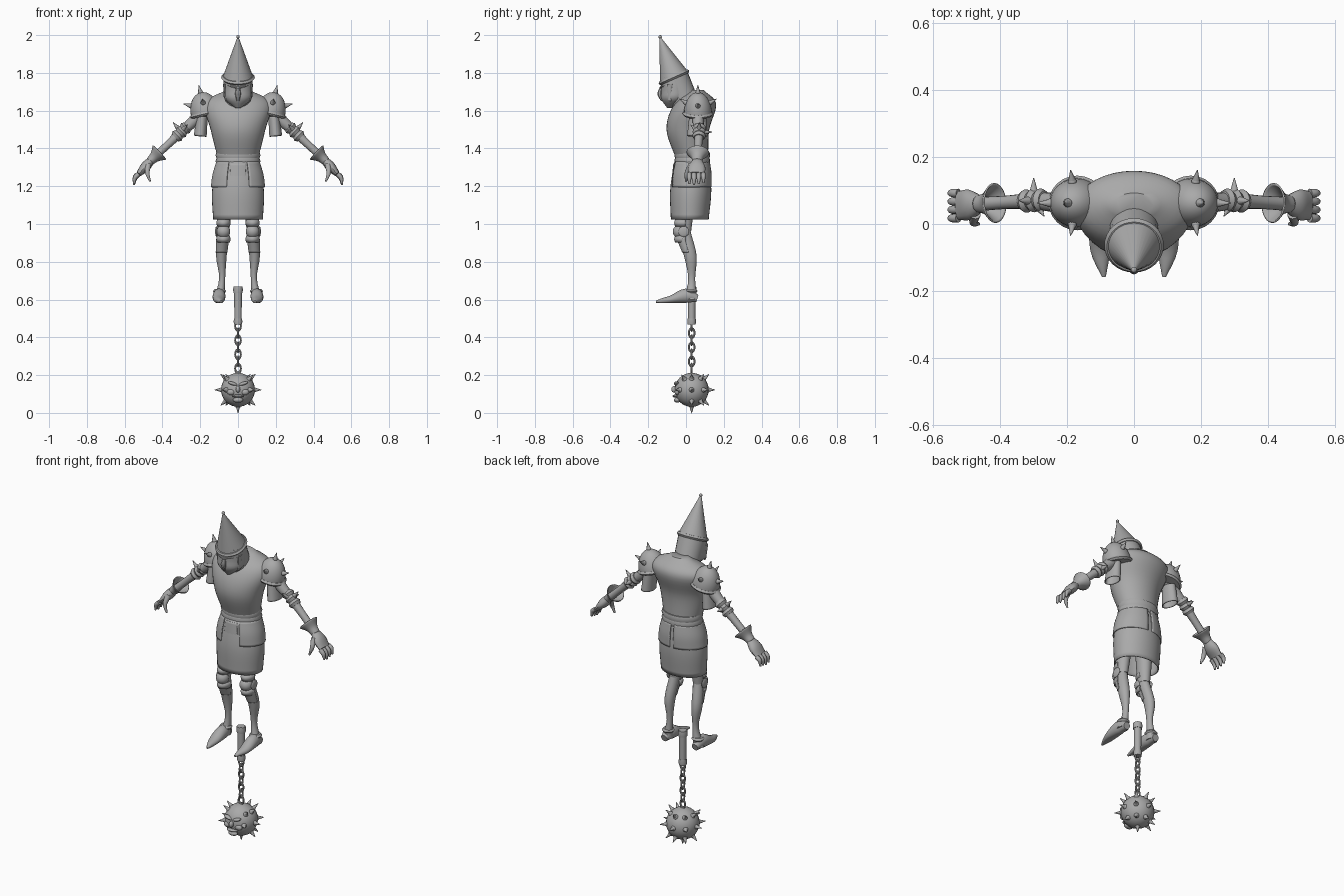
import bpy, bmesh, math
from mathutils import Vector, Matrix

if "Cube" in bpy.data.objects:
    bpy.data.objects.remove(bpy.data.objects["Cube"])

steel = bpy.data.materials.new("steel_grey")
steel.use_nodes = True
steel.diffuse_color = (0.4, 0.4, 0.4, 1)
steel.node_tree.nodes["Principled BSDF"].inputs["Base Color"].default_value = steel.diffuse_color
parts = []
X, Y, Z = Vector((1, 0, 0)), Vector((0, 1, 0)), Vector((0, 0, 1))


def finish(name, bm, mirror=False, thick=0):
    bmesh.ops.recalc_face_normals(bm, faces=bm.faces)
    mesh = bpy.data.meshes.new(name)
    bm.to_mesh(mesh)
    bm.free()
    mesh.materials.append(steel)
    ob = bpy.data.objects.new(name, mesh)
    bpy.context.collection.objects.link(ob)
    if thick:
        ob.modifiers.new("thickness", "SOLIDIFY").thickness = thick
    if mirror:
        ob.modifiers.new("mirror", "MIRROR")
    parts.append(ob)


def sample(values, t):
    """Smooth curve through evenly spaced values."""
    padded = [values[0] * 2 - values[1], *values, values[-1] * 2 - values[-2]]
    i = min(int(t * (len(values) - 1)), len(values) - 2)
    f = t * (len(values) - 1) - i
    a, b, c, d = padded[i:i + 4]
    return (b + (c - a) * (f / 2) + (a * 2 - b * 5 + c * 4 - d) * (f * f / 2)
            + (b * 3 - a - c * 3 + d) * (f ** 3 / 2))


def sweep(name, path, widths, flat=(1, 1), ref=X, axis=None, arc=None, caps=True,
          thick=0, mirror=False, floor=0, steps=12, sides=24):
    """Skin ellipses along a path; flat is the depth to width ratio."""
    bm = bmesh.new()
    path = [Vector(p) for p in path]
    points = [sample(path, i / steps) for i in range(steps + 1)]
    start, stop = arc or (0, 360)
    count = sides + 1 if arc else sides
    rings = []
    for i, point in enumerate(points):
        along = axis or (points[min(i + 1, steps)] - points[max(i - 1, 0)]).normalized()
        across = (ref - along * ref.dot(along)).normalized()
        width = sample(widths, i / steps)
        depth = along.cross(across) * width * sample(flat, i / steps)
        ring = []
        for k in range(count):
            angle = math.radians(start + (stop - start) * k / sides)
            p = point + across * width * math.cos(angle) + depth * math.sin(angle)
            p.z = max(p.z, floor)
            ring.append(bm.verts.new(p))
        rings.append(ring)
    for low, high in zip(rings, rings[1:]):
        for k in range(sides):
            j = (k + 1) % count
            bm.faces.new((low[k], low[j], high[j], high[k]))
    if caps and not arc:
        bm.faces.new(rings[0])
        bm.faces.new(rings[-1])
    finish(name, bm, mirror, thick)


def band(name, centre, radius, axis, height=.01, bulge=.008, **options):
    centre, axis = Vector(centre), Vector(axis).normalized()
    sweep(name, [centre - axis * height, centre, centre + axis * height],
          [radius, radius + bulge, radius], axis=axis, steps=2, **options)


def spike(name, base, direction, length=.04, radius=.013, mirror=False):
    bm = bmesh.new()
    direction = Vector(direction).normalized()
    turn = direction.to_track_quat("Z", "Y").to_matrix().to_4x4()
    place = Matrix.Translation(Vector(base) + direction * length / 2)
    bmesh.ops.create_cone(bm, cap_ends=True, segments=10, radius1=radius,
                          radius2=radius / 10, depth=length, matrix=place @ turn)
    finish(name, bm, mirror)


def ball(name, centre, size, mirror=False, tilt=0, half=False):
    bm = bmesh.new()
    bmesh.ops.create_uvsphere(bm, u_segments=24, v_segments=16, radius=1)
    if half:
        below = [v for v in bm.verts if v.co.z < -.01]
        bmesh.ops.delete(bm, geom=below, context="VERTS")
    turn = Matrix.Rotation(tilt, 4, "Y")
    bm.transform(Matrix.Translation(centre) @ turn @ Matrix.Diagonal((*size, 1)))
    finish(name, bm, mirror)


# Torso with a rounded back, and the belt
sweep("torso", [(0, .033, 1.34), (0, .01, 1.5), (0, .05, 1.64), (0, .06, 1.71)],
      [.105, .145, .175, .06], flat=(.8, .78, .62, .55), axis=Z, sides=36, steps=18)
for height in (1.365, 1.333):
    band("belt_band", (0, .033, height), .114, Z, height=.016, bulge=.005, flat=(.8, .8))

# Skirt, with an upper layer open at the front
sweep("skirt", [(0, .03, 1.33), (0, .02, 1.025)], [.11, .137, .132], flat=(.83, .76),
      axis=Z, sides=36, caps=False, thick=.006)
for start, stop in ((-65, 85), (95, 245)):
    sweep("hip_plate", [(0, .03, 1.33), (0, .026, 1.195)], [.115, .135, .144],
          flat=(.84, .76), axis=Z, arc=(start, stop), thick=.006)
sweep("front_plate", [(0, .03, 1.32), (0, .028, 1.2)], [.114, .136], flat=(.85, .79),
      axis=Z, arc=(250, 290), thick=.006)

# Head, face plate and pointed hat, all leaning forward
lean = Vector((0, -.4, .9)).normalized()
brim, tip = Vector((0, -.064, 1.777)), Vector((0, -.137, 1.985))
sweep("head", [brim - lean * .2, brim], [.07, .078], axis=lean)
sweep("face_plate", [(0, -.088, 1.613), (0, -.066, 1.66), (0, -.06, 1.71), brim],
      [.012, .07, .077, .077], flat=(.9, .95), axis=Z)
sweep("nose", [(0, -.125, 1.74), (0, -.136, 1.69), (0, -.125, 1.65)],
      [.005, .015, .007], axis=Z, sides=8)
sweep("brow", [(0, -.135, 1.72), (.035, -.125, 1.73), (.065, -.093, 1.735)],
      [.006, .005], ref=Z, sides=8, mirror=True)
sweep("cheek_guard", [(.072, -.085, 1.74), (.063, -.085, 1.65)], [.008, .006],
      flat=(2, 1.5), axis=Z, sides=10, mirror=True)
sweep("hat_cone", [brim, tip], [.08, .005], axis=lean, steps=1, sides=32)
band("hat_rim", brim, .081, lean, sides=32)
ball("hat_knob", tip + Z * .006, [.009] * 3)

# Shoulder armour
shoulder, tilt = Vector((.17, .063, 1.585)), .25
size = Vector((.08, .074, .115))
outward = Matrix.Rotation(tilt, 3, "Y")
ball("pauldron", shoulder, size, mirror=True, tilt=tilt, half=True)
band("pauldron_rim", shoulder, .08, outward @ Z, flat=(.93, .93), mirror=True)
sweep("arm_flap", [(.19, .062, 1.57), (.2, .06, 1.465)], [.03, .034], flat=(1.5, 1.6),
      caps=False, thick=.005, mirror=True)
for direction in ((0, 0, 1), (1, 0, .6), (0, 1, .6), (0, -1, .6)):
    direction = Vector(direction).normalized()
    base = shoulder + outward @ (direction * size)
    spike("pauldron_spike", base, outward @ direction, mirror=True)
    ball("pauldron_stud", base, [.013] * 3, mirror=True)

# Arms and elbows
elbow, wrist = Vector((.3, .07, 1.487)), Vector((.46, .06, 1.337))
sweep("upper_arm", [(.18, .065, 1.605), (.24, .065, 1.54), elbow], [.035, .03, .023],
      ref=Y, sides=16, mirror=True)
sweep("forearm", [elbow, wrist], [.025, .02, .021], ref=Y, sides=16, mirror=True)
down_arm = (wrist - elbow).normalized()
for offset in (-.03, 0, .03):
    band("elbow_guard", elbow + down_arm * offset, .027, down_arm, height=.015,
         ref=Y, mirror=True)
for direction in ((0, 1, 0), (.6, 0, .7), (-.4, -.6, .5)):
    direction = Vector(direction).normalized()
    spike("elbow_spike", elbow + direction * .028, direction, mirror=True)

# Gauntlets and hands
sweep("gauntlet_cuff", [wrist - down_arm * .06, wrist + down_arm * .01],
      [.06, .034, .025], flat=(.85, .9), ref=Y, caps=False, thick=.005, mirror=True)
knuckles = Vector((.525, .055, 1.265))
sweep("palm", [wrist, knuckles], [.025, .045, .043], flat=(.8, .35), ref=Y, sides=16,
      mirror=True)
for i in range(4):
    offset = Y * (i - 1.5) * .025
    lift = Z * abs(i - 1) * .005
    sweep("finger", [knuckles + offset, offset + lift + Vector((.545, .055, 1.24)),
                     offset + lift + Vector((.551, .055, 1.207))],
          [.013, .012, .005], ref=Y, sides=10, mirror=True)
sweep("thumb", [(.475, .03, 1.315), (.48, .005, 1.27), (.465, 0, 1.225)],
      [.017, .012, .005], ref=Y, sides=10, mirror=True)

# Legs, knees and pointed feet
knee = Vector((.077, -.012, .96))
sweep("thigh", [(.07, 0, 1.15), knee], [.045, .03], flat=(1.1, 1.3), axis=-Z, mirror=True)
sweep("shin", [knee, (.088, .023, .83), (.084, .03, .71), (.1, .025, .6)],
      [.029, .028, .016, .03], flat=(1.25, 1.1), axis=-Z, mirror=True)
ball("knee_cap", knee - Y * .022, [.036] * 3, mirror=True)
for offset in (.045, -.04):
    band("knee_plate", knee + Z * offset, .034, Z, height=.018, bulge=.004,
         flat=(1.35, 1.35), arc=(170, 370), thick=.006, mirror=True)
ball("knee_wing", knee + X * .037, (.007, .028, .028), mirror=True)
sweep("shin_plate", [(.081, -.008, .925), (.087, .014, .85)], [.034, .031],
      flat=(1.3, 1.1), axis=-Z, arc=(0, 180), thick=.005, mirror=True)
sweep("foot", [(.1, .06, .605), (.1, 0, .62), (.1, -.08, .6), (.09, -.158, .588)],
      [.02, .033, .03, .006], flat=(1, 1.15, .7, 1), floor=.583, mirror=True)
band("ankle_band", (.097, .026, .645), .027, Z, mirror=True)

# Flail handle and chain
hang = Y * .03
sweep("flail_handle", [hang + Z * .475, hang + Z * .67], [.019, .021])
for height, radius in ((.484, .021), (.652, .024)):
    band("handle_cap", hang + Z * height, radius, Z, height=.017, bulge=.002)
for i in range(7):
    bpy.ops.mesh.primitive_torus_add(
        location=hang + Z * (.46 - i * .0375), rotation=(math.pi / 2, 0, i * math.pi / 2),
        major_segments=20, minor_segments=8, major_radius=.015, minor_radius=.005)
    link = bpy.context.object
    link.name = "chain_link"
    link.scale.y = 1.55
    link.data.materials.append(steel)
    parts.append(link)

# Spiked ball, leaving the front clear for the face
centre = hang + Z * .122
ball("flail_ball", centre, [.09] * 3)
directions = [-Z, Vector((.6, -.4, .6)), Vector((-.6, -.4, .6))]
for rise in (-.9, 0, .9):
    for k in range(8):
        turn = math.tau * k / 8
        direction = Vector((math.cos(turn), math.sin(turn), rise))
        if direction.y > -.9 and (rise == 0 or direction.y > -.5):
            directions.append(direction)
for direction in directions:
    direction = direction.normalized()
    spike("ball_spike", centre + direction * .084, direction)
    ball("ball_stud", centre + direction * .085, [.014] * 3)

# Scowling face on the ball
ball("ball_nose", (0, -.062, .125), (.012, .016, .018))
ball("ball_brow", (.028, -.05, .155), (.027, .014, .009), mirror=True, tilt=-.3)
ball("ball_cheek", (.036, -.046, .11), (.022, .014, .016), mirror=True)
ball("ball_mouth", (0, -.054, .089), (.033, .018, .008))
ball("ball_chin", (0, -.046, .068), (.028, .018, .014))

# Smooth shading with crisp edges
bpy.ops.object.select_all(action="DESELECT")
for part in parts:
    part.select_set(True)
bpy.context.view_layer.objects.active = parts[0]
bpy.ops.object.shade_smooth_by_angle(angle=math.radians(40))
